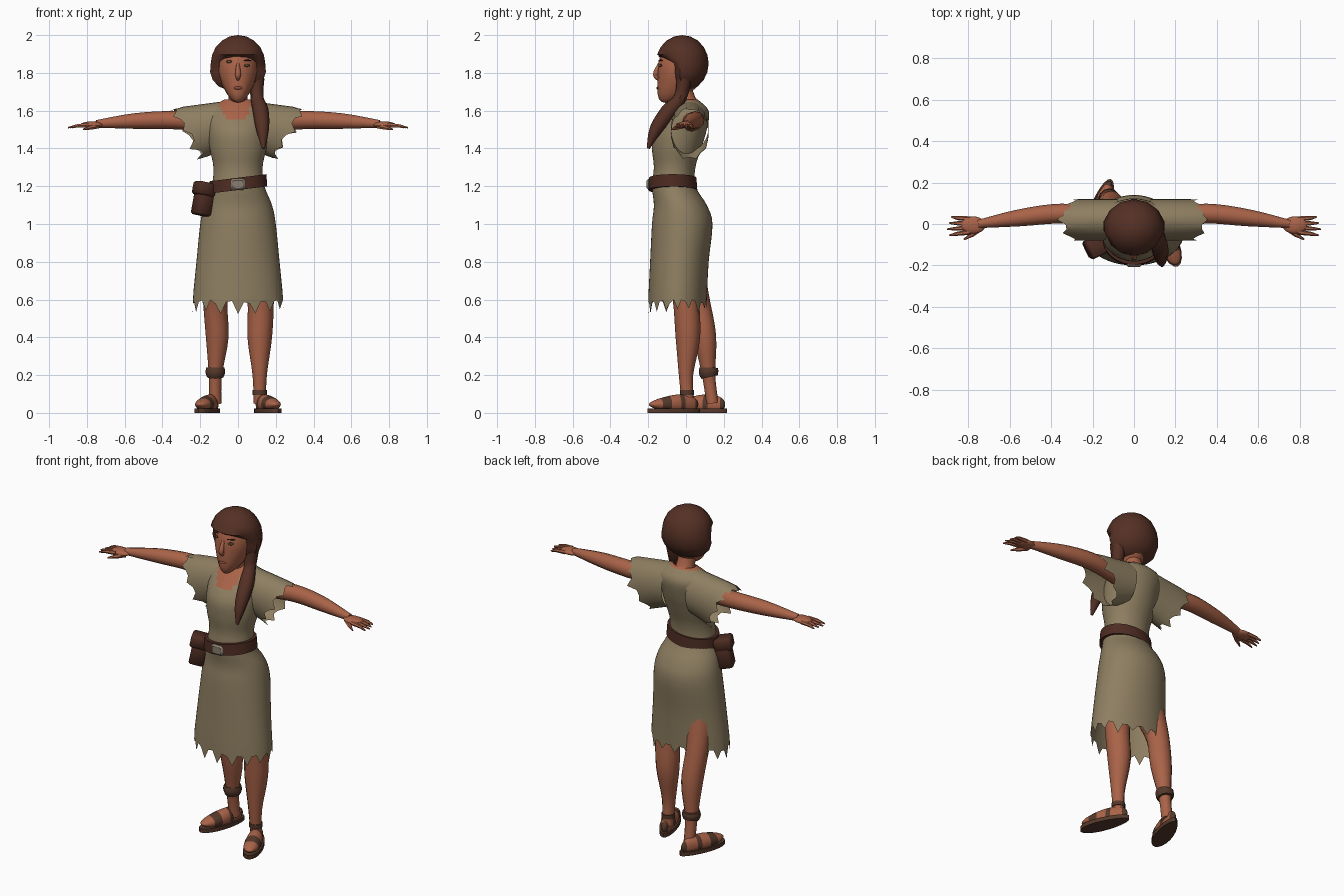
import bpy, bmesh, math, random
from mathutils import Vector, Matrix

random.seed(4)
if "Cube" in bpy.data.objects:
    bpy.data.objects.remove(bpy.data.objects["Cube"])


def material(name, red, green, blue):
    mat = bpy.data.materials.new(name)
    mat.use_nodes = True
    mat.diffuse_color = (red, green, blue, 1)
    shader = mat.node_tree.nodes["Principled BSDF"]
    shader.inputs["Base Color"].default_value = mat.diffuse_color
    shader.inputs["Roughness"].default_value = .9
    return mat


SKIN = material("warm skin", .4, .125, .065)
CLOTH = material("khaki cloth", .27, .21, .12)
HAIR = material("dark brown hair", .09, .03, .018)
LEATHER = material("belt leather", .075, .025, .016)
SANDAL = material("sandal leather", .09, .04, .024)
METAL = material("dull metal", .25, .21, .16)
IRIS = material("green iris", .1, .12, .05)
LIP = material("lip red", .27, .07, .045)


def finish(name, bm, mats, rule=None, location=(0, 0, 0), rotation=(0, 0, 0)):
    """Turn a bmesh into a smooth object; a rule picks the material of each face."""
    bmesh.ops.recalc_face_normals(bm, faces=bm.faces)
    if rule:
        for face in bm.faces:
            face.material_index = int(rule(face.calc_center_median()))
    mesh = bpy.data.meshes.new(name)
    bm.to_mesh(mesh)
    bm.free()
    for mat in mats:
        mesh.materials.append(mat)
    mesh.shade_smooth()
    mesh.set_sharp_from_angle(angle=math.radians(45))
    part = bpy.data.objects.new(name, mesh)
    part.location, part.rotation_euler = location, rotation
    bpy.context.collection.objects.link(part)


def loft(name, rings, mats, caps=True, closed=False, **options):
    """Skin a list of rings that have equal point counts."""
    bm = bmesh.new()
    rows = [[bm.verts.new(point) for point in ring] for ring in rings]
    if caps:
        bm.faces.new(rows[0])
        bm.faces.new(rows[-1])
    if closed:
        rows.append(rows[0])
    for lower, upper in zip(rows, rows[1:]):
        for i in range(len(lower)):
            bm.faces.new((lower[i - 1], lower[i], upper[i], upper[i - 1]))
    finish(name, bm, mats, **options)


def circle(count):
    turns = [math.tau * i / count for i in range(count)]
    return [(math.cos(a), math.sin(a)) for a in turns]


def oval(z, half_width, front, back, count=48):
    """Level ring from its half width and its front and back y."""
    middle, depth = (front + back) / 2, (back - front) / 2
    return [Vector((half_width * c, middle + depth * s, z)) for c, s in circle(count)]


def smooth(stations, steps=4):
    """Run a flowing curve through a few stations."""
    pts = [Vector(s) for s in stations]
    ends = [pts[0], *pts, pts[-1]]
    out = []
    for a, b, c, d in zip(ends, ends[1:], ends[2:], ends[3:]):
        for k in range(steps):
            t = k / steps
            bend = (a - b * 2.5 + c * 2 - d / 2) * t * t
            twist = (b * 3 - a - c * 3 + d) / 2 * t ** 3
            out.append(b + (c - a) * t / 2 + bend + twist)
    return out + [pts[-1]]


def tube(name, stations, mat, up=(0, 1, 0), count=12, steps=4):
    """Round limb through stations of x, y, z and radius."""
    path = smooth(stations, steps)
    rings = []
    for i, station in enumerate(path):
        before, after = path[max(i - 1, 0)], path[min(i + 1, len(path) - 1)]
        along = (Vector(after[:3]) - Vector(before[:3])).normalized()
        side = along.cross(Vector(up)).normalized()
        top = side.cross(along)
        rings.append([Vector(station[:3]) + (side * c + top * s) * station[3]
                      for c, s in circle(count)])
    loft(name, rings, [mat])


def ball(name, size, location, mats, shape=None, detail=12, **options):
    """Ellipsoid whose unit sphere may first be reshaped."""
    bm = bmesh.new()
    bmesh.ops.create_uvsphere(bm, u_segments=detail + 4, v_segments=detail, radius=1)
    if shape:
        for v in bm.verts:
            v.co = shape(*v.co)
    bm.transform(Matrix.Diagonal((*size, 1)))
    finish(name, bm, mats, location=location, **options)


def block(name, size, location, rotation, mat):
    bm = bmesh.new()
    bmesh.ops.create_cube(bm, size=1)
    bm.transform(Matrix.Diagonal((*size, 1)))
    bmesh.ops.bevel(bm, geom=bm.edges[:], offset=.01, segments=1, affect='EDGES')
    finish(name, bm, [mat], location=location, rotation=rotation)


def ragged(ring, length, direction):
    """Pull ring points by uneven amounts for a torn edge."""
    pull = Vector(direction) * length
    return [p + pull * (random.uniform(.5, 1) if i % 3 == 0 else random.uniform(0, .3))
            for i, p in enumerate(ring)]


# Dress: hem, hips, waist, bust, shoulders and neckline
def neckline(c):
    opening = c.y < 0 and c.z > 1.55 and abs(c.x + .01) < .04 + (c.z - 1.55) * .6
    return opening or c.z > 1.655


dress = [oval(*station) for station in smooth([
    (.6, .24, -.2, .11), (.8, .22, -.19, .12), (1, .2, -.18, .14), (1.1, .18, -.17, .11),
    (1.2, .14, -.18, .05), (1.3, .13, -.17, .05), (1.4, .15, -.18, .08),
    (1.5, .16, -.17, .11), (1.6, .16, -.09, .12), (1.66, .07, -.03, .06)])]
dress[0] = ragged(dress[0], .08, (0, 0, -1))
loft("dress", dress, [CLOTH, SKIN], caps=False, rule=neckline)

# Neck and head, narrowing to a forward chin
tube("neck", [(0, .03, 1.58, .07), (0, 0, 1.66, .05), (0, -.03, 1.76, .05)], SKIN)


def skull(x, y, z):
    low = min(z, 0)
    return Vector((x * (1 + .3 * low), y - .6 * low * low, z))


ball("head", (.107, .12, .17), (0, -.03, 1.81), [SKIN], skull)
tube("nose", [(0, -.14, 1.85, .008), (0, -.16, 1.79, .015), (0, -.14, 1.76, .006)], SKIN, count=8)
ball("lips", (.024, .006, .008), (0, -.15, 1.72), [LIP])

# Hair cap, cut back below the brow, and the side braid


def hairline(x, y, z):
    cut = .4 if y < 0 and z < .2 else 1
    return Vector((x * (1 - .25 * min(z, 0)), y * cut, z))


ball("hair", (.148, .14, .15), (0, -.02, 1.85), [HAIR], hairline, detail=10)
tube("braid", [(.1, -.01, 1.77, .04), (.1, -.03, 1.67, .034), (.12, -.09, 1.6, .042),
               (.13, -.16, 1.5, .034), (.135, -.2, 1.4, .008)], HAIR, count=8, steps=3)

# Eyes, sleeves, arms and hands on both sides
for s, side in ((1, "left"), (-1, "right")):
    height = 1.85 - s * .01
    turn = (0, 0, s / 2)
    ball(side + "_eye", (.018, .004, .008), (s * .048, -.137, height), [HAIR], rotation=turn)
    ball(side + "_iris", (.009, .004, .006), (s * .048, -.139, height), [IRIS], rotation=turn)
    ball(side + "_brow", (.024, .004, .004), (s * .05, -.134, height + .026), [HAIR], rotation=turn)

    def cuff(x, lean):
        """Sleeve ring whose top leans outwards."""
        return [Vector((s * (x + lean * c), .02 + .1 * t, 1.535 - x / 5 + .13 * c))
                for c, t in circle(27)]

    torn = ragged(cuff(.25, .08), .06, (s * .8, 0, -.4))
    loft(side + "_sleeve", [cuff(.08, 0), cuff(.16, .04), cuff(.22, .07), torn], [CLOTH], caps=False)
    tube(side + "_arm", [(s * .15, .03, 1.54, .05), (s * .35, .05, 1.55, .048),
                         (s * .55, .03, 1.545, .041), (s * .75, 0, 1.53, .02)], SKIN, up=(0, 0, 1))
    ball(side + "_palm", (.06, .042, .018), (s * .775, -.005, 1.525), [SKIN])
    for i in range(4):
        spread = .024 - i * .021
        tip = .9 - .01 * abs(i - 2)
        tube(f"{side}_finger_{i}", [(s * .79, spread, 1.524, .013), (s * .85, spread * 1.2, 1.52, .01),
                                    (s * tip, spread * 1.4, 1.51, .004)],
             SKIN, up=(0, 0, 1), count=6, steps=1)
    tube(side + "_thumb", [(s * .74, -.02, 1.52, .015), (s * .78, -.05, 1.51, .012),
                           (s * .82, -.075, 1.5, .004)], SKIN, up=(0, 0, 1), count=6, steps=1)

# Tilted belt, buckle and hanging pouch
belt = []
for z, grow in ((1.18, 0), (1.18, .02), (1.245, .015), (1.245, -.005)):
    ring = oval(z, .135 + grow, -.18 - grow, .04 + grow)
    belt.append([p + Vector((0, 0, p.x / 8)) for p in ring])
loft("belt", belt, [LEATHER], caps=False, closed=True)
block("buckle", (.075, .02, .06), (0, -.198, 1.21), (0, 0, 0), METAL)
block("pouch", (.085, .09, .15), (-.185, -.105, 1.12), (0, .2, .45), LEATHER)
block("pouch_flap", (.1, .1, .07), (-.178, -.106, 1.185), (0, .2, .45), LEATHER)

# Legs, one stepping forward and one behind
tube("left_leg", [(.1, -.02, .8, .09), (.12, 0, .6, .07), (.115, .01, .4, .065),
                  (.115, 0, .2, .038), (.115, .01, .05, .032)], SKIN)
tube("right_leg", [(-.1, 0, .8, .09), (-.12, .06, .6, .065), (-.11, .1, .4, .06),
                   (-.12, .12, .2, .035), (-.12, .14, .05, .032)], SKIN)


# Sandalled feet, with straps as bands across each foot
def foot_shape(x, y, z):
    along, rise = -z, y
    return Vector((x * (1 - along / 4), along, max(-.5, rise * (1 + .4 * along))))


def straps(c):
    return abs(c.y + .05) < .02 or abs(c.y - .04) < .02 or c.y > .11


for side, x, y, turn in (("left", .155, -.065, .38), ("right", -.16, .075, -.33)):
    placed = dict(rotation=(0, 0, turn), location=(x, y, 0))
    ball(side + "_foot", (.045, .14, .05), (x, y, .045), [SKIN, SANDAL], foot_shape,
         detail=16, rule=straps, rotation=(0, 0, turn))
    sole = [[Vector((p.x * (1 - p.y), p.y, z)) for p in oval(z, .05, -.15, .15, 20)]
            for z in (0, .024)]
    loft(side + "_sole", sole, [SANDAL], **placed)

# Ankle straps
tube("right_ankle_wrap", [(-.12, .125, .19, .044), (-.12, .12, .215, .052),
                          (-.12, .12, .24, .048)], SANDAL)
tube("left_ankle_strap", [(.115, .005, .095, .038), (.115, .005, .12, .038)], SANDAL)
